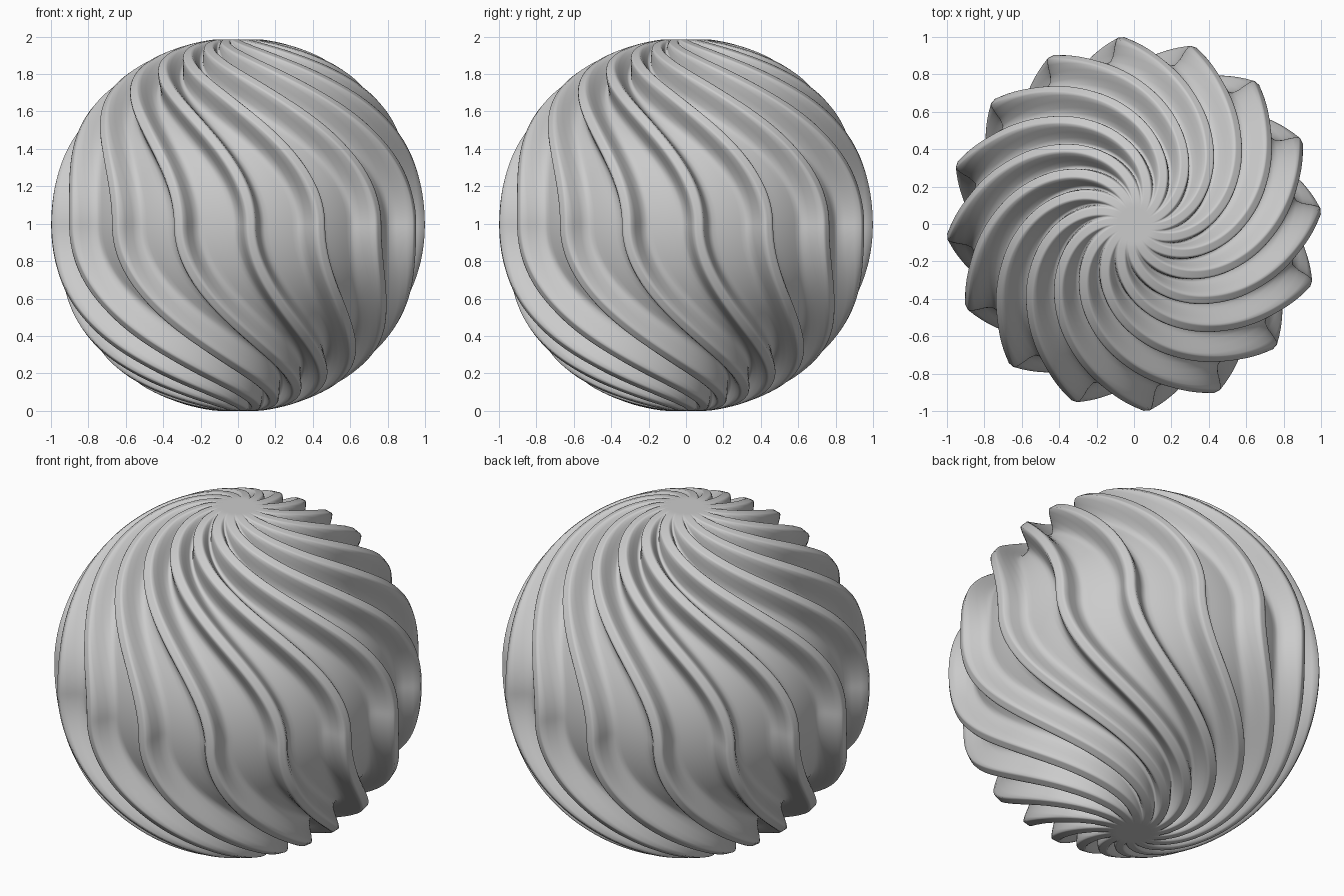
import bpy, bmesh, math

if "Cube" in bpy.data.objects:
    bpy.data.objects.remove(bpy.data.objects["Cube"])

RIBS = 16          # spiral fins around the core
PER_RIB = 20       # points across one fin and its groove
RINGS = 150        # height steps
DEPTH = 0.13       # fin height above the round core
HALF_W = 0.02      # half thickness of the fin crest
FILLET = 0.032     # softness of the fin flanks
START = math.radians(3.9)
LAT = math.radians(86)
HALF_H = 0.993     # the poles are flattened slightly
SEG = RIBS * PER_RIB
PITCH = 2 * math.pi / RIBS


def spread(i):
    """Angle offset from the fin middle, with points packed near the crest."""
    u = 2 * (i % PER_RIB) / PER_RIB - 1
    return PITCH / 2 * (0.4 * u + 0.6 * u ** 3)


def fin_height(dist):
    """Height share at a distance from the fin's centre line."""
    return math.exp(-(max(0, dist - HALF_W) / FILLET) ** 2)


bm = bmesh.new()
rings = []
# Fins of even thickness on a ball, swirling opposite ways above and below the middle
for k in range(RINGS + 1):
    lat = LAT * (2 * k / RINGS - 1)
    r = math.cos(lat)
    turn = START - math.copysign(2 * (1 - r), lat)
    lean = math.cos(math.atan(math.sin(2 * abs(lat))))
    ring = []
    for i in range(SEG):
        d = spread(i)
        a = turn + PITCH * (i // PER_RIB) + d
        q = 1 - DEPTH * (1 - fin_height(abs(d) * r * lean))
        z = max(-HALF_H, min(HALF_H, q * math.sin(lat)))
        ring.append(bm.verts.new((q * r * math.cos(a), q * r * math.sin(a), z + HALF_H)))
    rings.append(ring)

# Skin between rings
for low, high in zip(rings, rings[1:]):
    for i in range(SEG):
        j = (i + 1) % SEG
        bm.faces.new((low[i], low[j], high[j], high[i]))

# Flat caps where the fins merge
bm.faces.new(rings[0][::-1])
bm.faces.new(rings[-1])

for f in bm.faces:
    f.smooth = True
mesh = bpy.data.meshes.new("swirl_globe")
bm.to_mesh(mesh)
bm.free()
bpy.context.collection.objects.link(bpy.data.objects.new("swirl_globe", mesh))
